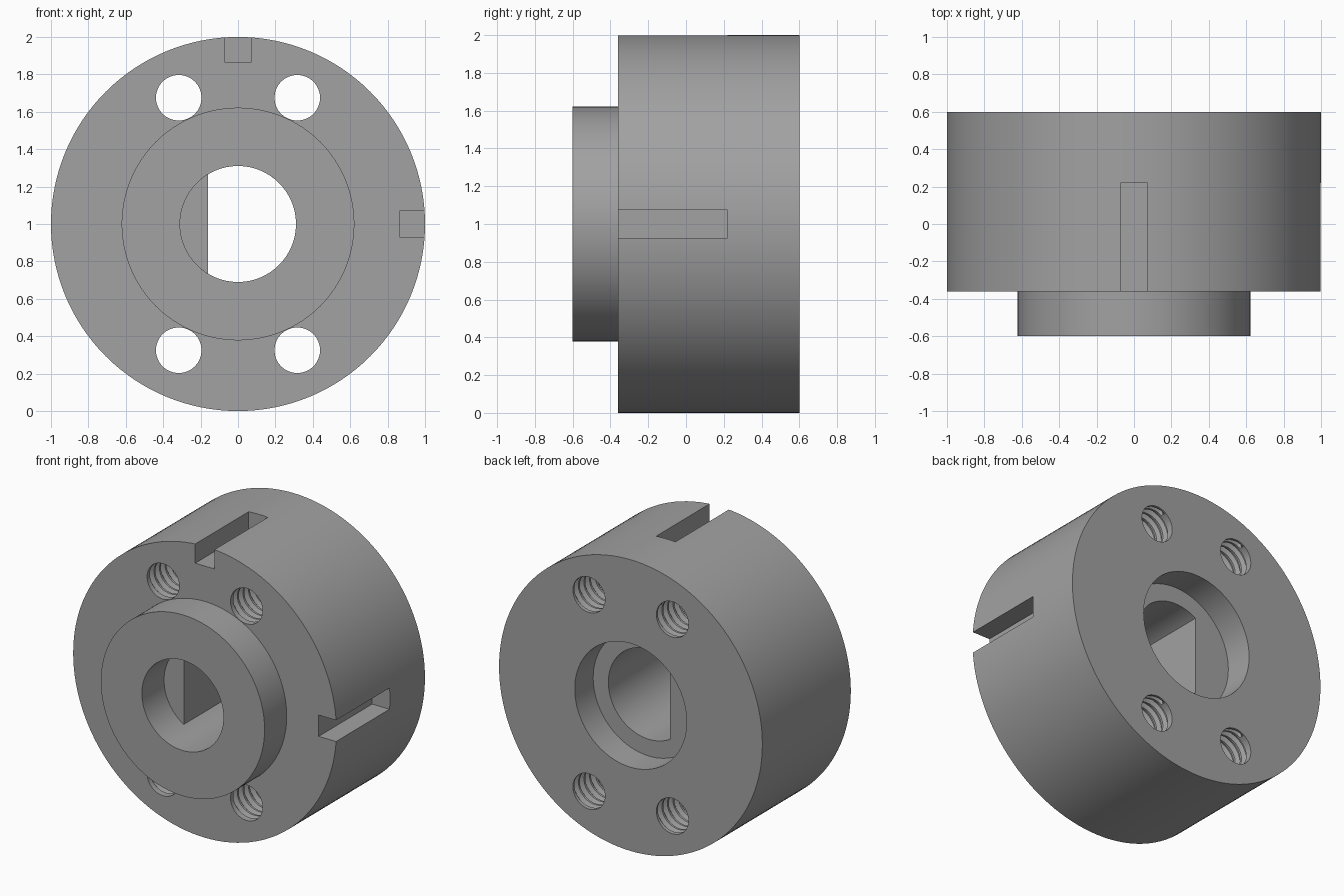
import bpy, bmesh, math
from mathutils import Matrix, Vector

if "Cube" in bpy.data.objects:
    bpy.data.objects.remove(bpy.data.objects["Cube"])

CZ = 1.0  # height of the turning axis


def finish(name, bm):
    bmesh.ops.recalc_face_normals(bm, faces=bm.faces)
    me = bpy.data.meshes.new(name)
    bm.to_mesh(me)
    bm.free()
    ob = bpy.data.objects.new(name, me)
    bpy.context.collection.objects.link(ob)
    return ob


def disc(name, r, y0, y1, seg=128):
    bm = bmesh.new()
    m = Matrix.Translation((0, (y0 + y1) / 2, CZ)) @ Matrix.Rotation(math.pi / 2, 4, 'X')
    bmesh.ops.create_cone(bm, cap_ends=True, segments=seg, radius1=r, radius2=r,
                          depth=y1 - y0, matrix=m)
    return finish(name, bm)


def box(name, lo, hi):
    lo, hi = Vector(lo), Vector(hi)
    bm = bmesh.new()
    m = Matrix.Translation((lo + hi) / 2) @ Matrix.Diagonal((*(hi - lo), 1))
    bmesh.ops.create_cube(bm, size=1, matrix=m)
    return finish(name, bm)


def thread(name, cx, cz, minor=0.122, depth=0.026, pitch=0.06, seg=32):
    """Helical tapped-hole cutter that runs plain at both mouths."""
    bm = bmesh.new()
    start, rows = -0.72, 96
    groove = (0, 1, 1, 0)
    grid = []
    for k in range(rows):
        ring = []
        for i in range(seg):
            a = 2 * math.pi * i / seg
            y = start + pitch * (k / 4 + i / seg)
            r = minor + depth * groove[k % 4] * (-0.335 < y < 0.575)
            ring.append(bm.verts.new((cx + r * math.cos(a), y, cz + r * math.sin(a))))
        grid.append(ring)
    for k in range(rows - 1):
        for i in range(seg):
            j = (i + 1) % seg
            up = 0 if j else 4          # one turn climbs four rows
            if k + 1 + up < rows:
                bm.faces.new((grid[k][i], grid[k][j] if j else grid[k + 4][0],
                              grid[k + 1 + up][j], grid[k + 1][i]))
    # cap both ends with fans, outside the solid
    edges = [e for e in bm.edges if e.is_boundary]
    tips = [bm.verts.new((cx, y, cz)) for y in (start - 0.05, start + pitch * rows / 4 + 0.1)]
    for e in edges:
        tip = tips[0] if e.verts[0].co.y < 0 else tips[1]
        bm.faces.new((e.verts[0], e.verts[1], tip))
    return finish(name, bm)


def combine(target, tool, operation):
    mod = target.modifiers.new(operation.lower(), 'BOOLEAN')
    mod.operation, mod.solver, mod.object = operation, 'EXACT', tool
    bpy.context.view_layer.objects.active = target
    bpy.ops.object.modifier_apply(modifier=mod.name)
    bpy.data.objects.remove(tool, do_unlink=True)


# main drum with front boss
hub = disc("flanged_hub", 1.0, -0.36, 0.6)
combine(hub, disc("boss", 0.622, -0.6, -0.3), 'UNION')

# through bore, flat inside it, rear counterbore
combine(hub, disc("bore", 0.31, -0.8, 0.8, 96), 'DIFFERENCE')
combine(hub, box("bore_flat", (-0.36, -0.36, CZ - 0.27), (-0.16, 0.5, CZ + 0.27)), 'UNION')
combine(hub, disc("counterbore", 0.425, 0.4, 0.8, 96), 'DIFFERENCE')

# rim slots on the top and the right
combine(hub, box("top_slot", (-0.073, -0.5, 1.865), (0.073, 0.22, 2.2)), 'DIFFERENCE')
combine(hub, box("side_slot", (0.865, -0.5, CZ - 0.073), (1.2, 0.22, CZ + 0.073)), 'DIFFERENCE')

# four threaded holes
for sx in (-1, 1):
    for sz in (-1, 1):
        combine(hub, thread("threaded_hole", sx * 0.317, CZ + sz * 0.675), 'DIFFERENCE')

# single grey metal
grey = bpy.data.materials.new("grey_metal")
grey.diffuse_color = (0.36, 0.36, 0.36, 1)
grey.use_nodes = True
grey.node_tree.nodes["Principled BSDF"].inputs["Base Color"].default_value = grey.diffuse_color
hub.data.materials.clear()
hub.data.materials.append(grey)
for p in hub.data.polygons:
    p.material_index = 0

bpy.ops.object.select_all(action='DESELECT')
hub.select_set(True)
bpy.context.view_layer.objects.active = hub
bpy.ops.object.shade_smooth_by_angle(angle=math.radians(30))
